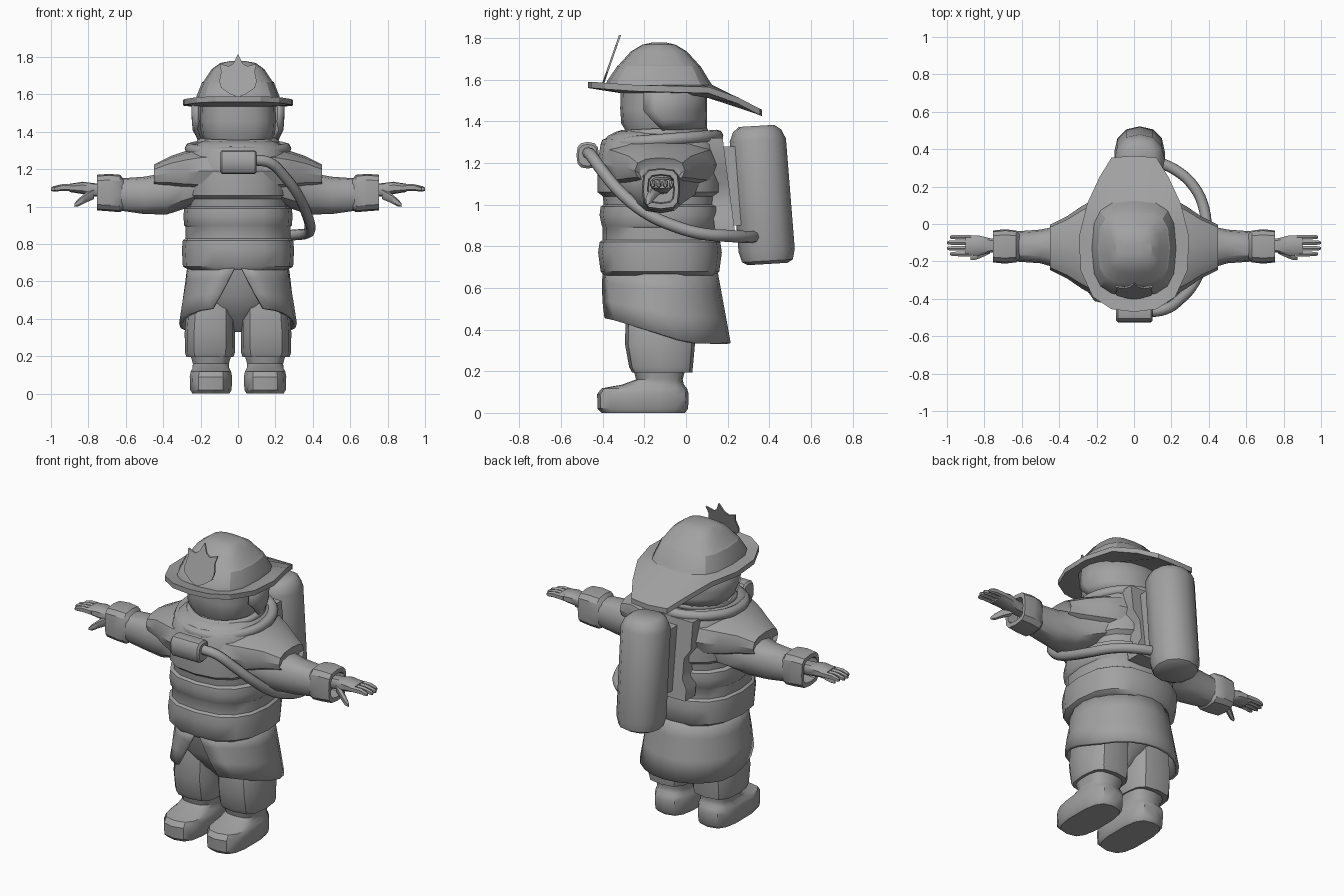
import bpy, bmesh
from math import sin, cos, pi, radians, copysign
from mathutils import Vector, Matrix

if "Cube" in bpy.data.objects:
    bpy.data.objects.remove(bpy.data.objects["Cube"])

GREY = (0.36, 0.36, 0.36, 1)
mat = bpy.data.materials.new("plain grey")
mat.use_nodes = True
mat.diffuse_color = GREY
mat.node_tree.nodes["Principled BSDF"].inputs["Base Color"].default_value = GREY


def finish(obj, angle=35):
    obj.data.materials.append(mat)
    bpy.ops.object.select_all(action='DESELECT')
    obj.select_set(True)
    bpy.context.view_layer.objects.active = obj
    if obj.type == 'CURVE':
        bpy.ops.object.convert(target='MESH')
    bpy.ops.object.shade_smooth_by_angle(angle=radians(angle))
    return obj


def make(name, bm, mirror=False, angle=35):
    bmesh.ops.recalc_face_normals(bm, faces=bm.faces)
    mesh = bpy.data.meshes.new(name)
    bm.to_mesh(mesh)
    bm.free()
    obj = bpy.data.objects.new(name, mesh)
    bpy.context.collection.objects.link(obj)
    if mirror:
        obj.modifiers.new("Mirror", 'MIRROR')
    return finish(obj, angle)


def rounded(ru, rv, n=2.5, sides=16):
    """Superellipse points, starting at -v."""
    def power(t):
        return copysign(abs(t) ** (2 / n), t)
    return [(ru * power(sin(2 * pi * i / sides)), -rv * power(cos(2 * pi * i / sides)))
            for i in range(sides)]


def skin(bm, loops, caps=True):
    rows = [[bm.verts.new(p) for p in loop] for loop in loops]
    k = len(rows[0])
    for a, b in zip(rows, rows[1:]):
        for i in range(k):
            bm.faces.new((a[i], a[(i + 1) % k], b[(i + 1) % k], b[i]))
    if caps:
        bm.faces.new(rows[0])
        bm.faces.new(rows[-1])


def loft(name, axis, rings, n=2.5, sides=16, mirror=False, angle=35):
    """Rings are (position, centre u, centre v, radius u, radius v)."""
    loops = []
    for pos, cu, cv, ru, rv in rings:
        pts = [(cu + u, cv + v) for u, v in rounded(ru, rv, n, sides)]
        loops.append([(u, v, pos) if axis == 'z' else (pos, u, v) for u, v in pts])
    bm = bmesh.new()
    skin(bm, loops)
    return make(name, bm, mirror, angle)


def tube(name, points, radius, closed=False):
    curve = bpy.data.curves.new(name, 'CURVE')
    curve.dimensions = '3D'
    curve.bevel_depth, curve.bevel_resolution = radius, 2
    curve.resolution_u, curve.use_fill_caps = 4, True
    spline = curve.splines.new('BEZIER')
    spline.bezier_points.add(len(points) - 1)
    spline.use_cyclic_u = closed
    for bp, p in zip(spline.bezier_points, points):
        bp.co = p
        bp.handle_left_type = bp.handle_right_type = 'AUTO'
    obj = bpy.data.objects.new(name, curve)
    bpy.context.collection.objects.link(obj)
    return finish(obj, 50)


# Jacket body with two raised bands
Y = -0.125
loft("jacket_body", 'z', [(z, 0, Y, rx, ry) for z, rx, ry in [
    (.66, .26, .27), (.68, .295, .285), (.77, .3, .297), (.82, .295, .29), (.83, .28, .275),
    (.89, .28, .275), (.9, .288, .28), (.95, .292, .29), (.99, .288, .285), (1.0, .265, .27),
    (1.04, .265, .275), (1.06, .28, .3), (1.2, .28, .3), (1.29, .265, .285),
    (1.33, .24, .25), (1.35, .2, .21)]])

# Shoulder cape, sleeves and cuffs
loft("shoulder_cape", 'x', [
    (.1, Y, 1.19, .29, .135), (.2, Y, 1.19, .265, .125), (.28, Y, 1.185, .22, .112),
    (.36, Y, 1.18, .165, .09), (.45, Y, 1.165, .12, .06), (.43, Y, 1.15, .1, .04)],
     sides=12, mirror=True)
loft("sleeve", 'x', [
    (.18, Y, 1.13, .22, .11), (.28, Y, 1.1, .17, .11), (.38, Y, 1.07, .12, .112),
    (.5, -.12, 1.06, .09, .1), (.64, -.12, 1.065, .08, .085)], sides=12, mirror=True)
loft("cuff", 'x', [
    (.61, -.12, 1.065, .07, .08), (.63, -.12, 1.07, .085, .1), (.69, -.12, 1.075, .092, .1),
    (.755, -.12, 1.075, .085, .095), (.755, -.12, 1.075, .065, .07),
    (.69, -.12, 1.075, .06, .065)], n=3.5, sides=12, mirror=True)

# Hands
loft("palm", 'x', [
    (.68, -.115, 1.085, .035, .035), (.77, -.115, 1.09, .04, .035),
    (.83, -.115, 1.1, .056, .033), (.9, -.115, 1.1, .056, .022)], n=3, sides=10, mirror=True)
for i in range(4):
    y = -.16 + .03 * i
    tip = 1 if i in (1, 2) else .985
    loft("finger", 'x', [(.87, y, 1.1, .014, .019), (.94, y, 1.102, .014, .018),
                         (tip - .012, y, 1.095, .012, .014), (tip, y, 1.093, .006, .008)],
         sides=6, mirror=True, angle=50)
loft("thumb", 'x', [(.77, -.14, 1.07, .02, .03), (.82, -.165, 1.045, .019, .026),
                    (.855, -.18, 1.02, .015, .02), (.875, -.185, 1.008, .007, .009)],
     sides=6, mirror=True, angle=50)

# Coat skirt, split at the front, hem rising forward
bm = bmesh.new()
rows = []
for t in (0, .3, .65, 1):
    gap = .04 + .42 * t
    row = []
    for i in range(21):
        a = gap + (2 * pi - 2 * gap) * i / 20
        rx, ry = .27 + .045 * t, .275 + .045 * t
        x, y = rx * sin(a), Y - ry * cos(a) + .02 * t
        hem = .335 + .12 * max(0, min(1, (.02 - y) / .4))
        row.append(bm.verts.new((x, y, .69 + (hem - .69) * t)))
    rows.append(row)
for a, b in zip(rows, rows[1:]):
    for i in range(20):
        bm.faces.new((a[i], a[i + 1], b[i + 1], b[i]))
skirt = make("coat_skirt", bm)
solid = skirt.modifiers.new("Thickness", 'SOLIDIFY')
solid.thickness, solid.offset = .018, -1

# Trousers and boots
loft("trouser_hips", 'z', [(.33, 0, -.12, .02, .05), (.42, 0, -.12, .14, .14),
                           (.52, 0, -.125, .24, .2), (.67, 0, Y, .24, .22)])
loft("trouser_leg", 'z', [
    (.2, .15, -.115, .1, .12), (.195, .15, -.115, .125, .145), (.22, .15, -.12, .134, .153),
    (.33, .15, -.125, .135, .168), (.45, .145, -.125, .13, .165), (.55, .13, -.125, .11, .15)],
     n=3, sides=12, mirror=True)
loft("boot", 'z', [
    (0, .145, -.205, .1, .2), (.02, .145, -.207, .113, .217), (.09, .145, -.207, .115, .22),
    (.118, .145, -.2, .11, .205), (.135, .145, -.16, .1, .15), (.16, .145, -.128, .098, .112),
    (.21, .145, -.128, .112, .125)], n=3, sides=14, mirror=True)

# Head, neck guard and collars
H = -.113
loft("head", 'z', [(z, 0, H, r, r) for z, r in
                   [(1.3, .17), (1.36, .18), (1.39, .198), (1.46, .203), (1.57, .2)]], n=2.6)
bm = bmesh.new()
rows = []
for z, grow, start in ((1.36, .005, .5), (1.41, .03, .42), (1.45, .036, .36), (1.56, .04, .36)):
    angles = [pi * (start + (2 - 2 * start) * i / 14) for i in range(15)]
    rows.append([bm.verts.new(((.203 + grow) * sin(a), H - .205 * cos(a), z)) for a in angles])
for a, b in zip(rows, rows[1:]):
    for i in range(14):
        bm.faces.new((a[i], a[i + 1], b[i + 1], b[i]))
guard = make("neck_guard", bm)
solid = guard.modifiers.new("Thickness", 'SOLIDIFY')
solid.thickness, solid.offset = .02, 0
for name, rx, ry, z, dip, r in (("outer_collar", .255, .265, 1.31, .02, .03),
                                ("inner_collar", .2, .2, 1.345, .01, .022)):
    ring = [2 * pi * i / 12 for i in range(12)]
    tube(name, [(rx * sin(a), Y + .01 - ry * cos(a), z - dip * cos(a)) for a in ring], r, True)

# Helmet: drooping brim with a stepped crown
half = [(0, -.47, 1.56), (.12, -.455, 1.56), (.22, -.39, 1.555), (.285, -.25, 1.545),
        (.295, -.07, 1.54), (.25, .11, 1.535), (.185, .25, 1.485), (.12, .355, 1.43),
        (0, .365, 1.425)]
brim = [Vector(p) for p in half + [(-x, y, z) for x, y, z in half[-2:0:-1]]]
crown = [[(x, y + cy, z) for x, y in rounded(rx, ry, 3)] for z, cy, rx, ry in (
    (1.575, -.13, .225, .255), (1.595, -.133, .22, .245), (1.665, -.13, .192, .2),
    (1.672, -.13, .182, .192), (1.735, -.13, .14, .135), (1.768, -.13, .095, .08),
    (1.778, -.13, .04, .035))]
up = Vector((0, 0, .03))
inside = [(x, y + H, 1.535) for x, y in rounded(.2, .2)]
bm = bmesh.new()
skin(bm, [inside, [p * 1 for p in brim], [p + up for p in brim]] + crown)
make("helmet", bm, angle=25)

# Crown shaped badge plate leaning back on the helmet
side = [(0, 1.585), (.04, 1.6), (.09, 1.635), (.1, 1.67), (.09, 1.72), (.098, 1.765),
        (.05, 1.75), (.025, 1.765), (0, 1.815)]
outline = side + [(-x, z) for x, z in side[-2:0:-1]]
bm = bmesh.new()
skin(bm, [[(x, -.402 + (z - 1.585) * .35 + d, z) for x, z in outline] for d in (0, .01)])
make("helmet_badge", bm)

# Air tank leaning against a back plate
bm = bmesh.new()
skin(bm, [[(.03 + x, .392 - (z - .72) * .08 + y, z + y * .06) for x, y in rounded(r, r, 2.2, 12)]
          for z, r in ((.715, .095), (.73, .122), (.78, .135), (1.31, .135),
                       (1.355, .115), (1.378, .085))])
make("air_tank", bm, angle=40)
bm = bmesh.new()
edge = [(.17, 1.32), (.17, 1.16), (.13, 1.1), (.13, .98), (.16, .93), (.16, .86)]
shape = edge + [(-x, z) for x, z in reversed(edge)]
skin(bm, [[(x, y - (z - 1.1) * .13, z) for x, z in shape] for y in (.11, .205)])
make("back_plate", bm)
loft("tank_mount", 'z', [(.9, .02, .24, .09, .09), (1.28, .02, .22, .09, .09)], n=5, sides=12)

# Chest regulator and its hose
loft("regulator", 'x', [(-.095, -.472, 1.237, .045, .052), (-.085, -.472, 1.237, .054, .064),
                        (.09, -.472, 1.237, .054, .064), (.1, -.472, 1.237, .045, .052)],
     n=2.8, sides=12)
tube("air_hose", [(.08, -.472, 1.25), (.17, -.455, 1.235), (.25, -.4, 1.16), (.32, -.32, 1.065),
                  (.365, -.2, .965), (.385, -.05, .895), (.375, .08, .86), (.32, .2, .85),
                  (.22, .29, .845), (.1, .34, .845)], .029)
